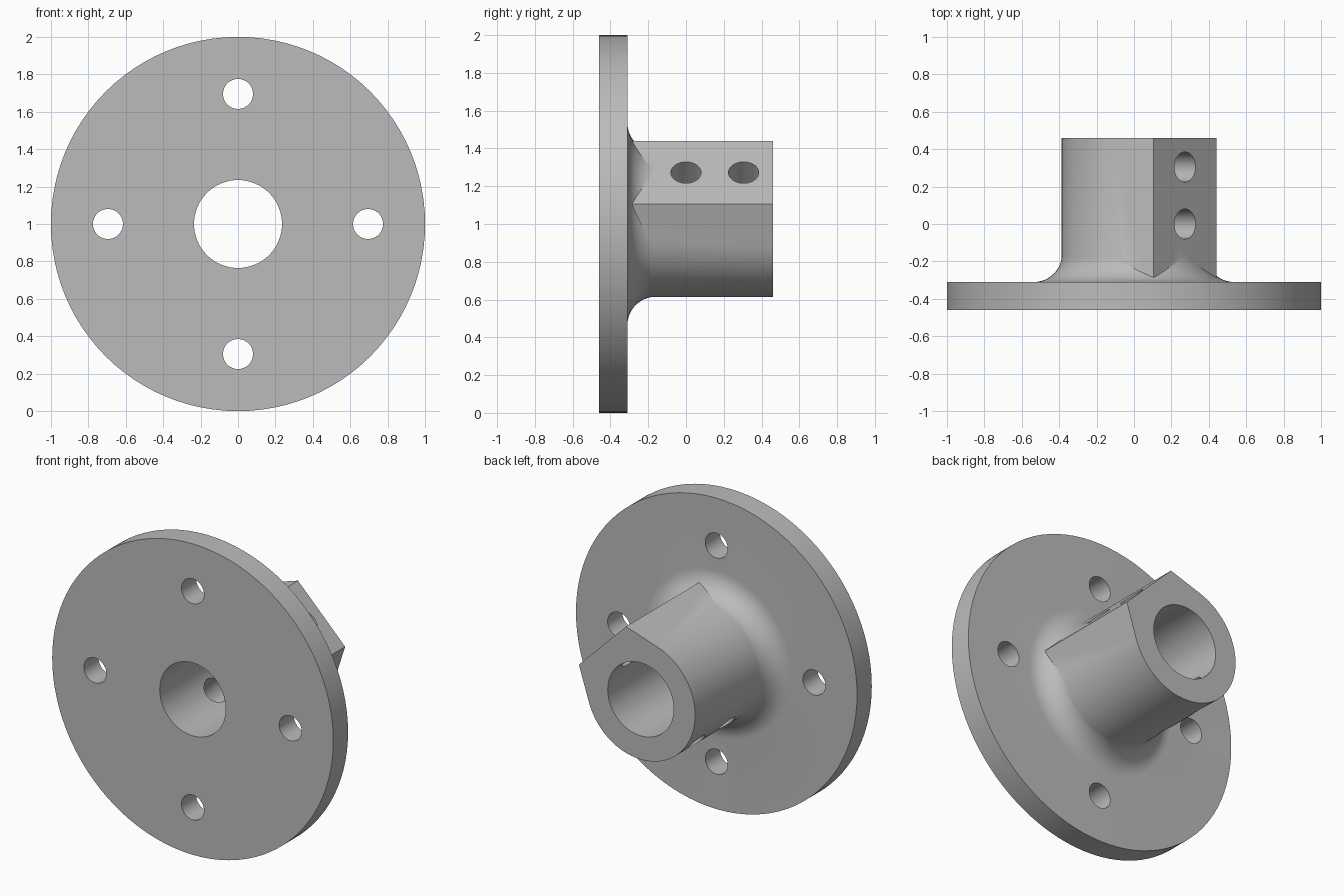
import bpy, bmesh
from math import pi, sin, cos, acos, atan2, hypot, radians
from mathutils import Matrix, Vector

cube = bpy.data.objects.get("Cube")
if cube:
    bpy.data.objects.remove(cube)

CENTRE_Z = 1.0
FRONT, FLANGE_BACK, BACK = -0.46, -0.31, 0.46
HUB_R, BORE_R, HOLE_R, FILLET_R = 0.387, 0.235, 0.08, 0.15
SEGMENTS = 96

metal = bpy.data.materials.new("grey metal")
metal.use_nodes = True
metal.diffuse_color = (0.5, 0.5, 0.5, 1)
metal.node_tree.nodes["Principled BSDF"].inputs["Base Color"].default_value = (0.5, 0.5, 0.5, 1)


def make_object(name, bm):
    bmesh.ops.recalc_face_normals(bm, faces=bm.faces)
    mesh = bpy.data.meshes.new(name)
    bm.to_mesh(mesh)
    bm.free()
    mesh.materials.append(metal)
    obj = bpy.data.objects.new(name, mesh)
    bpy.context.collection.objects.link(obj)
    return obj


def lathe(name, profile):
    """Revolve (radius, y) points around the flange axis."""
    bm = bmesh.new()
    rings = []
    for r, y in profile:
        rings.append([bm.verts.new((r * cos(2 * pi * i / SEGMENTS), y,
                                    CENTRE_Z + r * sin(2 * pi * i / SEGMENTS)))
                      for i in range(SEGMENTS)])
    for a, b in zip(rings, rings[1:]):
        for i in range(SEGMENTS):
            j = (i + 1) % SEGMENTS
            bm.faces.new((a[i], a[j], b[j], b[i]))
    bm.faces.new(rings[0])
    bm.faces.new(rings[-1])
    return make_object(name, bm)


def prism(name, outline, y0, y1):
    """Extrude an (x, z) outline along y."""
    bm = bmesh.new()
    face = bm.faces.new([bm.verts.new((x, y0, CENTRE_Z + z)) for x, z in outline])
    moved = bmesh.ops.extrude_face_region(bm, geom=[face])["geom"]
    bmesh.ops.translate(bm, vec=(0, y1 - y0, 0),
                        verts=[v for v in moved if isinstance(v, bmesh.types.BMVert)])
    return make_object(name, bm)


def drill(name, centre, direction, radius, length):
    """Cylinder cutter centred on a point."""
    turn = Vector(direction).to_track_quat('Z', 'Y').to_matrix().to_4x4()
    bm = bmesh.new()
    bmesh.ops.create_cone(bm, cap_ends=True, segments=64, radius1=radius, radius2=radius,
                          depth=length, matrix=Matrix.Translation(centre) @ turn)
    return make_object(name, bm)


def combine(target, tool, operation):
    mod = target.modifiers.new(operation.lower(), 'BOOLEAN')
    mod.operation, mod.solver, mod.object = operation, 'EXACT', tool
    bpy.context.view_layer.objects.active = target
    bpy.ops.object.modifier_apply(modifier=mod.name)
    bpy.data.objects.remove(tool)


# Round flange with a concave fillet rising to the hub
fillet = [(HUB_R - 0.002 + FILLET_R * (1 - cos(t)), FLANGE_BACK + FILLET_R * (1 - sin(t)))
          for t in (pi / 2 * (1 - k / 12) for k in range(13))]
flange = lathe("flanged_hub", [(1, FRONT), (1, FLANGE_BACK)] + fillet)

# Hub section: circle running tangentially into a flat at 45 degrees
corners = [(0.44, 0.105), (0.105, 0.44)]
reach = hypot(*corners[0])
spread = acos(HUB_R / reach)
start = atan2(corners[1][1], corners[1][0]) + spread
end = atan2(corners[0][1], corners[0][0]) - spread + 2 * pi
arc = [start + (end - start) * k / 60 for k in range(61)]
outline = corners + [(HUB_R * cos(a), HUB_R * sin(a)) for a in arc]
hub = prism("hub", outline, -0.4, BACK)
combine(flange, hub, 'UNION')

# Central bore
combine(flange, drill("bore", (0, 0, CENTRE_Z), (0, 1, 0), BORE_R, 2), 'DIFFERENCE')

# Four bolt holes in the flange
for k in range(4):
    a = k * pi / 2
    spot = (0.695 * cos(a), FRONT, CENTRE_Z + 0.695 * sin(a))
    combine(flange, drill("bolt_hole", spot, (0, 1, 0), HOLE_R, 0.8), 'DIFFERENCE')

# Two cross holes passing through the flat and the far wall
for y in (0, 0.305):
    combine(flange, drill("cross_hole", (0, y, CENTRE_Z), (1, 0, 1), HOLE_R, 2), 'DIFFERENCE')

# Smooth curved walls, crisp edges
bpy.ops.object.select_all(action='DESELECT')
flange.select_set(True)
bpy.context.view_layer.objects.active = flange
bpy.ops.object.shade_smooth_by_angle(angle=radians(25))
